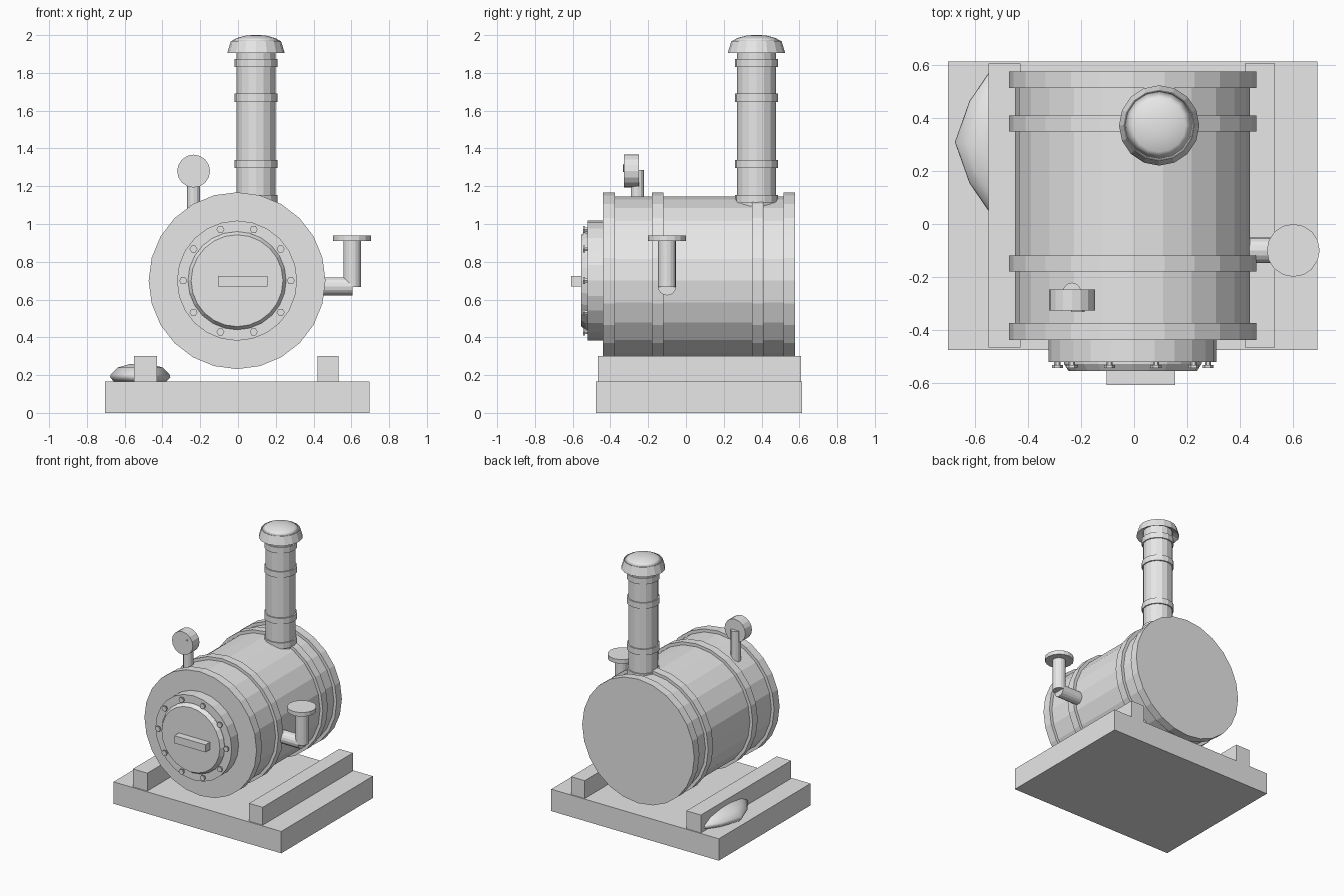
import bpy
import bmesh
import math
from mathutils import Vector

default = bpy.data.objects.get("Cube")
if default:
    bpy.data.objects.remove(default, do_unlink=True)

GREY = (0.8, 0.8, 0.8, 1.0)
metal = bpy.data.materials.new("plain_grey")
metal.use_nodes = True
metal.diffuse_color = GREY
metal.node_tree.nodes["Principled BSDF"].inputs["Base Color"].default_value = GREY


def loft(name, rings, smooth=False):
    """Skin a stack of equal rings and cap both ends."""
    bm = bmesh.new()
    loops = [[bm.verts.new(p) for p in ring] for ring in rings]
    n = len(loops[0])
    for a, b in zip(loops, loops[1:]):
        for i in range(n):
            j = (i + 1) % n
            bm.faces.new((a[i], a[j], b[j], b[i]))
    bm.faces.new(loops[0])
    bm.faces.new(loops[-1])
    bmesh.ops.recalc_face_normals(bm, faces=bm.faces)
    for f in bm.faces:
        f.smooth = smooth
    mesh = bpy.data.meshes.new(name)
    bm.to_mesh(mesh)
    bm.free()
    mesh.materials.append(metal)
    obj = bpy.data.objects.new(name, mesh)
    bpy.context.collection.objects.link(obj)
    return obj


def lathe(name, centre, axis, profile, sides=16, smooth=False):
    """Turn (radius, height) pairs round the x, y or z axis through centre."""
    frames = {"x": ((0, 1, 0), (0, 0, 1), (1, 0, 0)),
              "y": ((1, 0, 0), (0, 0, 1), (0, 1, 0)),
              "z": ((1, 0, 0), (0, 1, 0), (0, 0, 1))}
    u, v, w = (Vector(d) for d in frames[axis])
    turns = [2 * math.pi * i / sides for i in range(sides)]
    rings = [[Vector(centre) + u * r * math.cos(t) + v * r * math.sin(t) + w * h
              for t in turns] for r, h in profile]
    return loft(name, rings, smooth)


def tube(name, centre, axis, r, start, end, sides=16):
    return lathe(name, centre, axis, [(r, start), (r, end)], sides)


def box(name, x, y, z):
    corners = [(0, 0), (1, 0), (1, 1), (0, 1)]
    return loft(name, [[(x[i], y[j], h) for i, j in corners] for h in z])


# Base slab and the two rails
box("base", (-0.705, 0.695), (-0.477, 0.615), (0, 0.165))
box("right_rail", (-0.55, -0.43), (-0.467, 0.608), (0.165, 0.30))
box("left_rail", (0.42, 0.533), (-0.467, 0.608), (0.165, 0.30))

# Boiler drum and its straps
drum = (-0.005, 0, 0.70)
tube("boiler", drum, "y", 0.445, -0.43, 0.565, 24)
straps = [(-0.44, -0.375), (-0.18, -0.12), (0.35, 0.41), (0.515, 0.577)]
for i, (start, end) in enumerate(straps):
    tube(f"boiler_strap_{i + 1}", drum, "y", 0.468, start, end, 24)

# Front flange, door, bolts and handle
tube("front_flange", drum, "y", 0.318, -0.522, -0.435, 24)
lathe("front_door", drum, "y",
      [(0.26, -0.51), (0.26, -0.53), (0.243, -0.556)], 24)
for i in range(10):
    t = math.pi * i / 5
    spot = (drum[0] + 0.285 * math.cos(t), 0, drum[2] + 0.285 * math.sin(t))
    lathe(f"bolt_{i + 1}", spot, "y", [(0.012, -0.515), (0.012, -0.534),
                                       (0.021, -0.534), (0.021, -0.545)], 6)
box("door_handle", (-0.105, 0.155), (-0.61, -0.55), (0.668, 0.725))

# Pressure gauge on its stem
tube("gauge_stem", (-0.235, -0.257, 0), "z", 0.035, 1.05, 1.285, 12)
dial = (-0.235, 0, 1.28)
tube("gauge_dial", dial, "y", 0.087, -0.327, -0.248)
needle = box("gauge_needle", (0, 0.055), (-0.334, -0.325), (-0.005, 0.005))
needle.location = dial
needle.rotation_euler.y = -math.radians(37)

# Side valve with elbow pipe and hand wheel
tube("valve_pipe", (0, -0.1, 0.67), "x", 0.048, 0.40, 0.605)
tube("valve_stem", (0.605, -0.1, 0), "z", 0.047, 0.667, 0.92)
tube("valve_wheel", (0.603, -0.1, 0), "z", 0.1, 0.909, 0.94)

# Chimney, its bands and cap
stack = (0.095, 0.373, 0)
tube("chimney", stack, "z", 0.104, 1.07, 1.945)
for i, z in enumerate((1.132, 1.318, 1.668, 1.852)):
    tube(f"chimney_band_{i + 1}", stack, "z", 0.113, z - 0.022, z + 0.022)
lathe("chimney_cap", stack, "z", [(0.1, 1.935), (0.14, 1.91), (0.152, 1.905),
                                  (0.133, 1.968), (0.1, 1.97)])
lathe("cap_dome", stack, "z", [(0.133, 1.967), (0.1, 1.985),
                               (0.055, 1.997), (0.02, 2.0)], smooth=True)

# Lens-shaped heap beneath the right rail
quarter = [(0.16, 0), (0.105, 0.155), (0.03, 0.265)]
half = quarter + [(-x, y) for x, y in reversed(quarter)]
outline = half + [(x, -y) for x, y in reversed(half[1:-1])]
layers = [(0.86, 0.165), (1, 0.188), (0.97, 0.205), (0.75, 0.24), (0.35, 0.258), (0.05, 0.262)]
loft("heap", [[(-0.518 + x * s, 0.31 + y * s, z) for x, y in outline]
              for s, z in layers], smooth=True)
